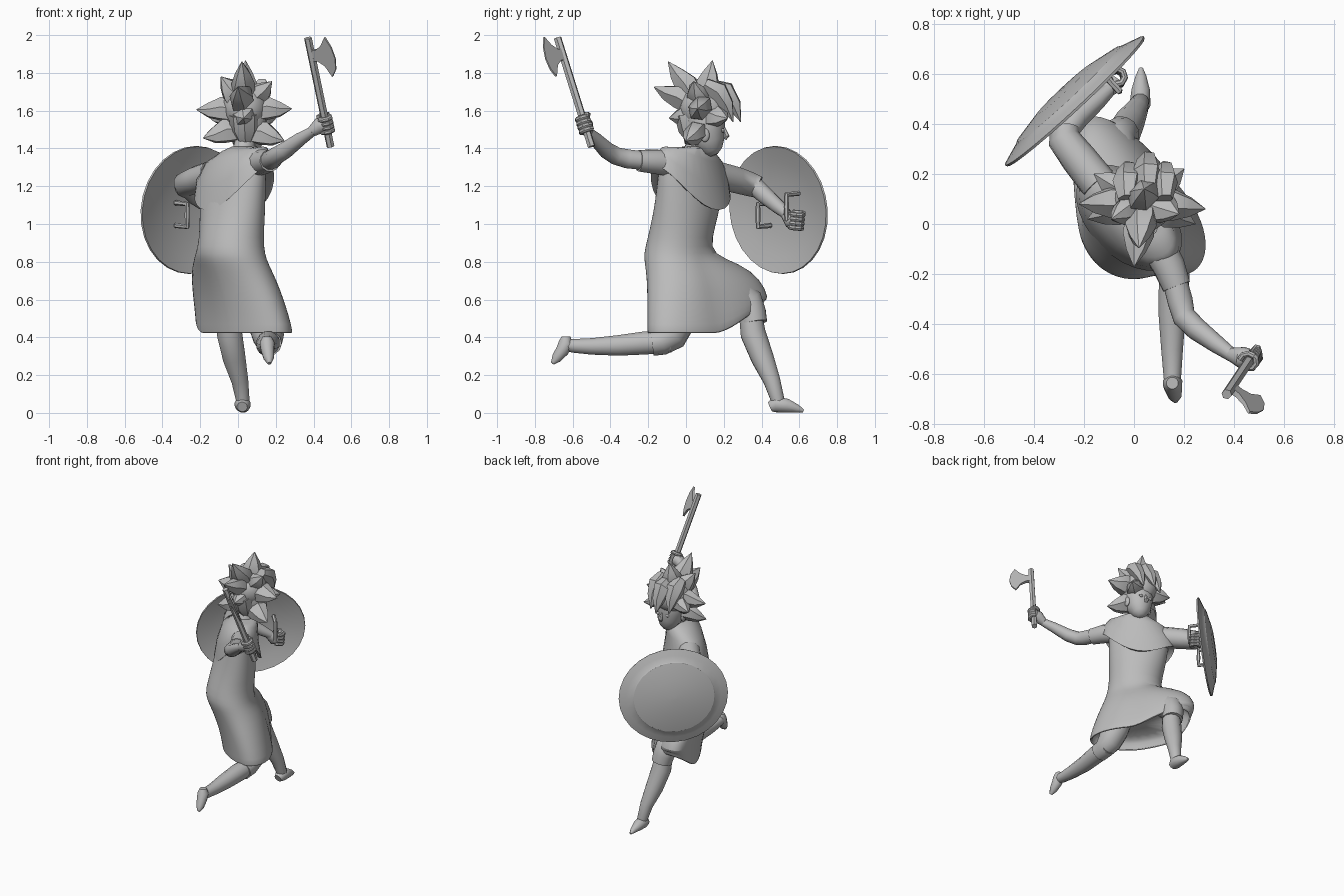
import bpy, bmesh, math
from mathutils import Vector as V

grey = bpy.data.materials.new("plain_grey")
grey.diffuse_color = (0.5, 0.5, 0.5, 1)


def finish(name, bm, angle=40, subdiv=0):
    bmesh.ops.recalc_face_normals(bm, faces=bm.faces[:])
    me = bpy.data.meshes.new(name)
    bm.to_mesh(me)
    bm.free()
    me.materials.append(grey)
    ob = bpy.data.objects.new(name, me)
    bpy.context.collection.objects.link(ob)
    for p in me.polygons:
        p.use_smooth = True
    me.set_sharp_from_angle(angle=math.radians(angle))
    if subdiv:
        m = ob.modifiers.new("smooth", 'SUBSURF')
        m.levels = m.render_levels = subdiv
    return ob


def loft(name, rings, angle=40, subdiv=0):
    """Skin a list of equal-length rings and cap both ends."""
    bm = bmesh.new()
    vs = [[bm.verts.new(p) for p in r] for r in rings]
    n = len(vs[0])
    for a, b in zip(vs, vs[1:]):
        for i in range(n):
            j = (i + 1) % n
            bm.faces.new((a[i], a[j], b[j], b[i]))
    bm.faces.new(vs[0])
    bm.faces.new(vs[-1][::-1])
    return finish(name, bm, angle, subdiv)


def tube(name, pts, sides=12, angle=40, flat=1.0):
    """Tapered limb through points (x, y, z, radius)."""
    ps = [V(p[:3]) for p in pts]
    t = (ps[1] - ps[0]).normalized()
    u = t.orthogonal().normalized()
    rings = []
    for i, p in enumerate(ps):
        t2 = (ps[min(i + 1, len(ps) - 1)] - ps[max(i - 1, 0)]).normalized()
        u = (t.rotation_difference(t2) @ u).normalized()
        t = t2
        w = t.cross(u)
        rings.append([p + pts[i][3] * (u * math.cos(a) + w * flat * math.sin(a))
                      for a in (k * math.tau / sides for k in range(sides))])
    return loft(name, rings, angle)


def ball(name, c, s):
    bm = bmesh.new()
    bmesh.ops.create_uvsphere(bm, u_segments=16, v_segments=10, radius=1)
    for v in bm.verts:
        v.co = V((v.co.x * s[0], v.co.y * s[1], v.co.z * s[2])) + V(c)
    return finish(name, bm)


D = V((0.707, -0.707))   # shoulder line
F = V((0.707, 0.707))    # chest direction


def ring(z, cx, cy, dp, dm, fp, fm, tilt=0, drop=0, skew=0, n=28):
    """Cloth oval with four radii along shoulder line and chest direction."""
    out = []
    for i in range(n):
        c, s = math.cos(i * math.tau / n), math.sin(i * math.tau / n)
        d = c * (dp if c > 0 else dm)
        f = s * (fp if s > 0 else fm) + skew * max(0, -d)
        p = V((cx, cy)) + D * d + F * f
        out.append(V((p.x, p.y, z + tilt * d - drop * s * s)))
    return out


def rnd(z, cx, cy, r, k=0, tilt=0, drop=0):
    return ring(z, cx, cy, r * (1 + k), r * (1 + k), r, r, tilt, drop)


def hem(z, inset):
    r = ring(z, 0.025, 0.05, .325 - inset, .40 - inset, .185 - inset, .16 - inset, skew=.2)
    for p in r:
        p.z += max(0, p.y - 0.2) * 0.7
    return r


# tunic with the raised front thigh pushing the skirt forward
loft("tunic", [
    rnd(1.38, 0.0, 0.03, 0.05, 0.3, 0.2),
    rnd(1.355, -0.01, 0.03, 0.085, 0.8, 0.25),
    rnd(1.29, -0.02, 0.03, 0.11, 0.95, 0.25),
    rnd(1.19, -0.025, 0.02, 0.13, 0.6, 0.1),
    rnd(1.05, -0.03, 0.0, 0.147, 0.35),
    rnd(0.92, -0.035, -0.035, 0.16, 0.13),
    ring(0.84, -0.04, -0.04, .20, .20, .165, .17),
    ring(0.79, -0.03, -0.025, .215, .33, .165, .17, skew=.25),
    ring(0.71, -0.015, 0.0, .245, .41, .185, .165, skew=.3),
    ring(0.60, 0.005, 0.025, .285, .435, .185, .16, skew=.3),
    hem(0.45, 0), hem(0.42, 0), hem(0.42, .015), hem(0.47, .025), hem(0.5, .05)], 50, 1)

# shoulder mantle
loft("mantle", [
    rnd(1.41, 0.03, 0.05, 0.062),
    rnd(1.395, 0.02, 0.045, 0.09, 0.3, 0.1),
    rnd(1.37, -0.005, 0.03, 0.12, 0.65, 0.2, 0.03),
    rnd(1.31, -0.02, 0.025, 0.14, 0.75, 0.25, 0.1),
    rnd(1.24, -0.02, 0.025, 0.16, 0.58, 0.25, 0.16),
    rnd(1.245, -0.02, 0.025, 0.138, 0.58, 0.25, 0.16)], 50)

# arms
tube("axe_sleeve", [(0.09, -0.08, 1.32, .07), (0.14, -0.17, 1.33, .066), (0.17, -0.25, 1.335, .058)])
tube("axe_arm", [(0.15, -0.18, 1.33, .05), (0.185, -0.31, 1.345, .052), (0.2, -0.37, 1.36, .048),
                 (0.25, -0.42, 1.39, .045), (0.33, -0.48, 1.45, .036), (0.40, -0.53, 1.495, .026)])
tube("shield_sleeve", [(-0.14, 0.16, 1.26, .075), (-0.22, 0.26, 1.235, .072),
                       (-0.28, 0.34, 1.21, .066), (-0.275, 0.385, 1.195, .06)])
tube("shield_arm", [(-0.25, 0.3, 1.215, .05), (-0.27, 0.37, 1.195, .052), (-0.23, 0.42, 1.15, .047),
                    (-0.15, 0.49, 1.09, .038), (-0.10, 0.535, 1.05, .028)])


def fist(name, c, axis, wrist):
    """Palm, four curled fingers and a thumb closed round an axis."""
    c, axis = V(c), V(axis).normalized()
    out = (V(wrist) - c)
    out = (out - axis * out.dot(axis)).normalized()
    side = axis.cross(out)
    palm = [V(wrist), c + out * .035, c + out * .005]
    tube(name + "_palm", [(*palm[0], .027), (*palm[1], .044), (*palm[2], .038)])
    for i in range(4):
        o = c + axis * (i - 1.5) * .023
        tube(f"{name}_finger_{i}", [(*(o + .031 * (out * math.cos(a) + side * math.sin(a))), .014)
                                    for a in (0.5, 1.3, 2.1, 2.9, 3.7, 4.5)], 8)
    o = c + axis * .045
    tube(name + "_thumb", [(*(o + .034 * (out * math.cos(a) - side * math.sin(a))), .013)
                           for a in (0.2, 0.9, 1.6, 2.3)], 8)


P0, P1 = V((0.49, -0.5, 1.41)), V((0.37, -0.68, 1.985))
ax = (P1 - P0).normalized()
fist("axe_hand", P0 + ax * .125, ax, (0.385, -0.52, 1.485))
fist("shield_hand", (-0.07, 0.585, 1.015), (0.05, 0.1, 1), (-0.115, 0.525, 1.055))

# axe
tube("axe_handle", [(*P0, .021), (*P1, .021)], 6)
b = V((0.78, -0.62, 0))
b = (b - ax * b.dot(ax)).normalized()
nrm = ax.cross(b)
outline = [(0, .55), (.04, .548), (.08, .575), (.115, .622), (.145, .565), (.157, .5),
           (.145, .44), (.114, .4), (.08, .46), (.04, .487), (0, .487)]
loft("axe_blade", [[P0 + ax * t + b * s + nrm * side * (.013 - s * .06) for s, t in outline]
                   for side in (-1, 1)])

# shield, a shallow dome with a rim step
sc = V((-0.243, 0.497, 1.075))
sn = V((-0.68, 0.73, 0.08)).normalized()
su = V((0.73, 0.68, 0)).normalized()
sv = sn.cross(su)
prof = [(.01, .06), (.15, .055), (.28, .03), (.286, .024), (.33, .01), (.378, -.006),
        (.375, -.016), (.28, .01), (.15, .032), (.01, .038)]
loft("shield", [[sc + sn * h + r * (su * math.cos(a) + .9 * sv * math.sin(a))
                 for a in (i * math.tau / 28 for i in range(28))] for r, h in prof], 30)
for i, (x, y, z0, z1) in enumerate([(-0.32, 0.425, .99, 1.11), (-0.11, 0.575, 1.03, 1.16)]):
    q, o = V((x, y, 0)), -sn * .06
    q.x += .01
    tube(f"shield_grip_{i}", [(*(q + w + V((0, 0, z))), .014) for w, z in
                              ((sn * .03, z0), (o, z0), (o, (z0 + z1) / 2), (o, z1), (sn * .03, z1))], 6)

# front leg
tube("front_trouser", [(-0.02, 0.1, .68, .09), (-0.08, 0.24, .65, .095), (-0.075, 0.335, .58, .082),
                       (-0.06, 0.35, .53, .076), (-0.05, 0.36, .475, .072)])
tube("front_shin", [(-0.055, 0.34, .53, .062), (-0.045, 0.355, .42, .069), (-0.02, 0.405, .29, .062),
                    (0.01, 0.455, .17, .046), (0.025, 0.485, .07, .037), (0.025, 0.487, .03, .03)])
tube("front_foot", [(0.022, 0.445, .032, .028), (0.024, 0.475, .045, .043), (0.027, 0.535, .038, .038),
                    (0.028, 0.59, .022, .022), (0.028, 0.622, .01, .008)])

# back leg
tube("back_trouser", [(0.1, -0.02, .62, .09), (0.14, -0.04, .49, .095), (0.16, -0.08, .405, .085),
                      (0.165, -0.13, .375, .07), (0.165, -0.18, .368, .066)])
tube("back_shin", [(0.165, -0.08, .375, .058), (0.16, -0.22, .37, .063), (0.152, -0.36, .357, .056),
                   (0.152, -0.5, .352, .045), (0.153, -0.6, .355, .037), (0.153, -0.63, .36, .034)])
tube("back_foot", [(0.153, -0.635, .405, .024), (0.154, -0.635, .37, .04), (0.157, -0.655, .33, .036),
                   (0.163, -0.685, .29, .028), (0.166, -0.707, .262, .01)])

# head
tube("neck", [(0.02, 0.03, 1.36, .058), (0.045, 0.08, 1.46, .055)])
tube("head", [(0.062, 0.15, 1.365, .02), (0.06, 0.142, 1.385, .052), (0.055, 0.125, 1.43, .082),
              (0.05, 0.11, 1.49, .098), (0.045, 0.1, 1.56, .108), (0.04, 0.09, 1.63, .09),
              (0.04, 0.09, 1.67, .04)], 16, 60)
tube("nose", [(0.06, 0.2, 1.51, .008), (0.065, 0.215, 1.465, .016), (0.063, 0.205, 1.45, .01)], 6)
for s in (-1, 1):
    ball("ear", (0.05 + s * .098, 0.1, 1.47), (.014, .025, .036))
    ball("eye", (0.06 + s * .04, 0.196, 1.495), (.016, .008, .011))

# spiky hair: scalp plus large swollen locks
ball("scalp", (0.035, 0.1, 1.615), (.122, .135, .125))
tips = [(0.04, 0.14, 1.865), (0.02, -0.095, 1.86), (-0.09, 0.02, 1.78), (0.18, 0.04, 1.755),
        (0.0, -0.17, 1.725), (-0.22, 0.08, 1.605), (0.285, 0.06, 1.61), (-0.185, 0.02, 1.455),
        (0.245, 0.0, 1.44), (-0.16, 0.2, 1.57), (0.2, 0.22, 1.56), (0.03, -0.09, 1.56)]
for i, t in enumerate(tips):
    t = V(t)
    root = V((0.035, 0.09, min(1.6, max(1.48, 1.59 + (t.z - 1.6) * .6))))
    tube(f"hair_lock_{i}", [(*root.lerp(t, .15), .065), (*(root.lerp(t, .5) + V((0, 0, .012))), .074),
                            (*root.lerp(t, .76), .046), (*t, .002)], 6, 40, 0.8)
# fringe hanging over the brow
for i, (x, tip) in enumerate([(0.05, .29), (-0.03, .25), (0.12, .25)]):
    tube(f"fringe_{i}", [(x, .1, 1.74, .04), (x, tip - .08, 1.7, .065), (x, tip - .035, 1.63, .045),
                         (x, tip, 1.54, .002)], 6, 40, 0.8)
tube("nape_hair", [(0.03, 0.02, 1.58, .08), (0.035, 0.035, 1.5, .075), (0.04, 0.05, 1.42, .03)], 8, 30)
